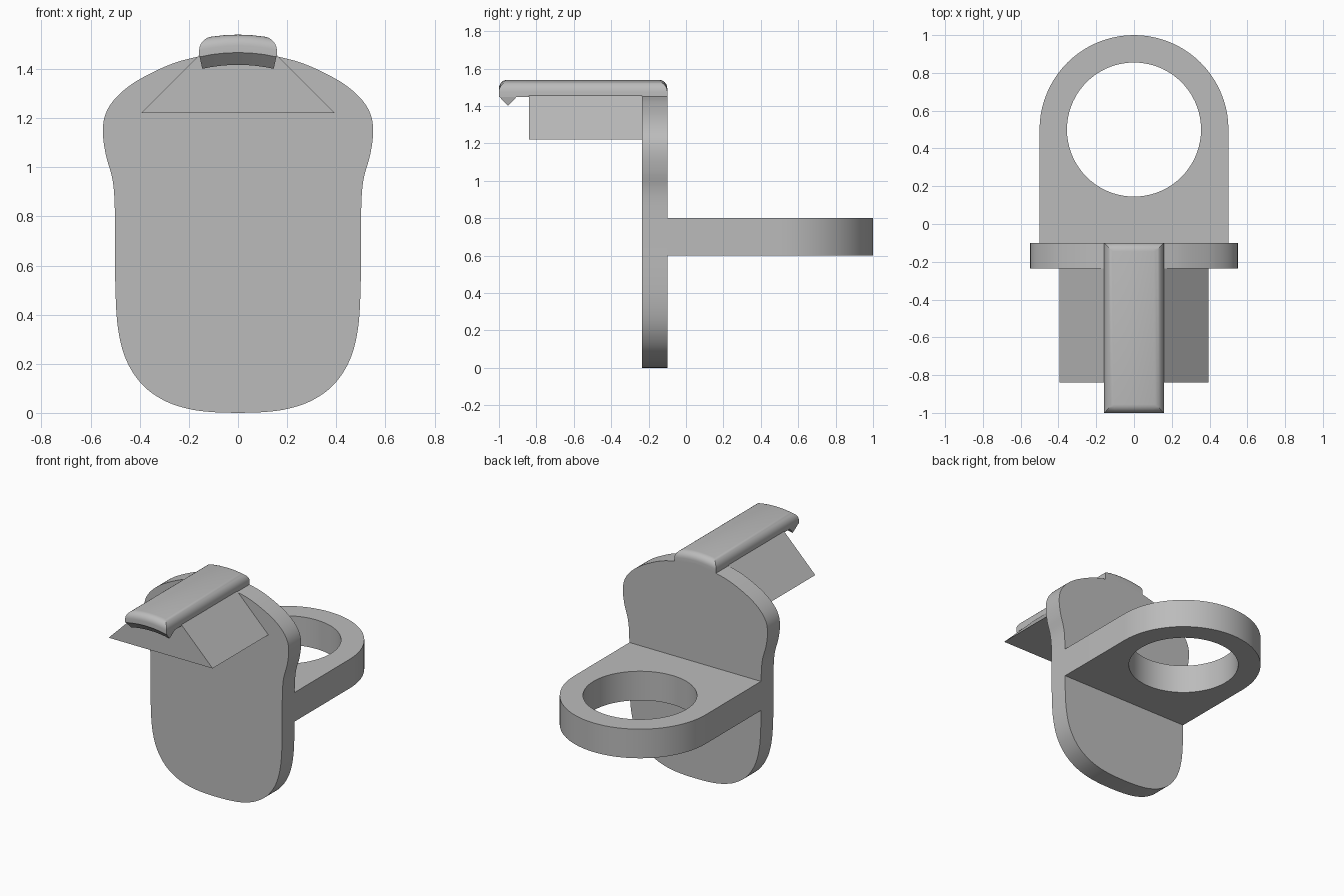
import bpy, bmesh, math
from mathutils import Vector

cube = bpy.data.objects.get("Cube")
if cube:
    bpy.data.objects.remove(cube, do_unlink=True)

grey = bpy.data.materials.new("plain grey")
grey.use_nodes = True
COLOUR = (0.5, 0.5, 0.5, 1)
grey.diffuse_color = COLOUR
grey.node_tree.nodes["Principled BSDF"].inputs["Base Color"].default_value = COLOUR


def finish(bm, name):
    """Turn a bmesh into a smooth-shaded object with sharp corners."""
    bmesh.ops.recalc_face_normals(bm, faces=bm.faces)
    mesh = bpy.data.meshes.new(name)
    bm.to_mesh(mesh)
    bm.free()
    mesh.materials.append(grey)
    obj = bpy.data.objects.new(name, mesh)
    bpy.context.collection.objects.link(obj)
    bpy.ops.object.select_all(action='DESELECT')
    obj.select_set(True)
    bpy.context.view_layer.objects.active = obj
    bpy.ops.object.shade_smooth_by_angle(angle=math.radians(30))
    return obj


def extrude_loops(loops, place, offset):
    """Fill closed 2D loops (inner ones become holes) and extrude them."""
    bm = bmesh.new()
    for loop in loops:
        verts = [bm.verts.new(place(a, b)) for a, b in loop]
        for i, v in enumerate(verts):
            bm.edges.new((verts[i - 1], v))
    if len(loops) == 1:
        bm.faces.new(bm.verts)
    else:
        bmesh.ops.triangle_fill(bm, edges=bm.edges[:], use_beauty=True)
    out = bmesh.ops.extrude_face_region(bm, geom=bm.faces[:])
    moved = [g for g in out["geom"] if isinstance(g, bmesh.types.BMVert)]
    bmesh.ops.translate(bm, verts=moved, vec=offset)
    return bm


def mirrored(half):
    """Complete a right-hand outline that starts and ends on the centre line."""
    return half + [(-x, z) for x, z in reversed(half[1:-1])]


def spline(points, steps=5):
    """Smooth curve through the points."""
    p = [Vector(q) for q in points]
    p = [2 * p[0] - p[1]] + p + [2 * p[-1] - p[-2]]
    result = []
    for a, b, c, d in zip(p, p[1:], p[2:], p[3:]):
        for k in range(steps):
            t = k / steps
            q = (2 * b + (c - a) * t + (2 * a - 5 * b + 4 * c - d) * t * t
                 + (3 * b - a - 3 * c + d) * t ** 3) / 2
            result.append((q.x, q.y))
    return result + [tuple(points[-1])]


# Back plate with rounded foot, waist and shoulders
side = [(0, 0), (0.1, 0.003), (0.2, 0.016), (0.3, 0.05), (0.39, 0.115),
        (0.455, 0.215), (0.488, 0.34), (0.499, 0.5), (0.5, 0.7), (0.503, 0.87),
        (0.513, 0.96), (0.538, 1.05), (0.55, 1.14), (0.54, 1.215),
        (0.5, 1.28), (0.43, 1.34), (0.34, 1.39), (0.25, 1.428), (0.157, 1.452)]
front_y, back_y = -0.235, -0.1
plate = mirrored(spline(side) + [(0, 1.48)])
finish(extrude_loops([plate], lambda x, z: (x, front_y, z),
                     (0, back_y - front_y, 0)), "back_plate")

# Ring shelf: straight sides, round end, round hole
outer = [(0.5, back_y)] + [
    (0.5 * math.cos(math.pi * i / 40), 0.5 + 0.5 * math.sin(math.pi * i / 40))
    for i in range(41)] + [(-0.5, back_y)]
hole = [(0.355 * math.cos(math.tau * i / 72), 0.5 + 0.355 * math.sin(math.tau * i / 72))
        for i in range(72)]
finish(extrude_loops([outer, hole], lambda x, y: (x, y, 0.6), (0, 0, 0.2)),
       "ring_shelf")

# Wedge block under the top rail
wedge = mirrored([(0, 1.22), (0.395, 1.22), (0.156, 1.459), (0, 1.475)])
finish(extrude_loops([wedge], lambda x, z: (x, -0.84, z), (0, 0.605, 0)),
       "wedge_block")

# Top rail: gently arched bar with rounded upper edges
HALF, ARC = 0.158, 0.71
xs = [HALF * (i / 3 - 1) for i in range(7)]


def arch(x, crown):
    return crown - ARC + math.sqrt(ARC * ARC - x * x)


rail = [(x, arch(x, 1.467)) for x in xs] + [(x, arch(x, 1.54)) for x in reversed(xs)]
bm = extrude_loops([rail], lambda x, z: (x, -1, z), (0, 0.9, 0))
bmesh.ops.recalc_face_normals(bm, faces=bm.faces)
rim = [e for e in bm.edges
       if sorted(f.normal.z > 0.8 for f in e.link_faces) == [False, True]]
bmesh.ops.bevel(bm, geom=rim, offset=0.045, offset_type='OFFSET', segments=6,
                profile=0.5, affect='EDGES', clamp_overlap=False)
finish(bm, "top_rail")

# Hook lip: triangular section swept along the arch at the rail's front end
bm = bmesh.new()
section = [(-1, 0.712), (-0.952, 0.66), (-0.903, 0.712)]
centre_z = 1.467 - ARC
rows = []
for i in range(9):
    a = 0.222 * (i / 4 - 1)
    rows.append([bm.verts.new((r * math.sin(a), y, centre_z + r * math.cos(a)))
                 for y, r in section])
for p, q in zip(rows, rows[1:]):
    for k in range(3):
        bm.faces.new((p[k - 1], p[k], q[k], q[k - 1]))
bm.faces.new(rows[0])
bm.faces.new(rows[-1])
finish(bm, "hook_lip")
